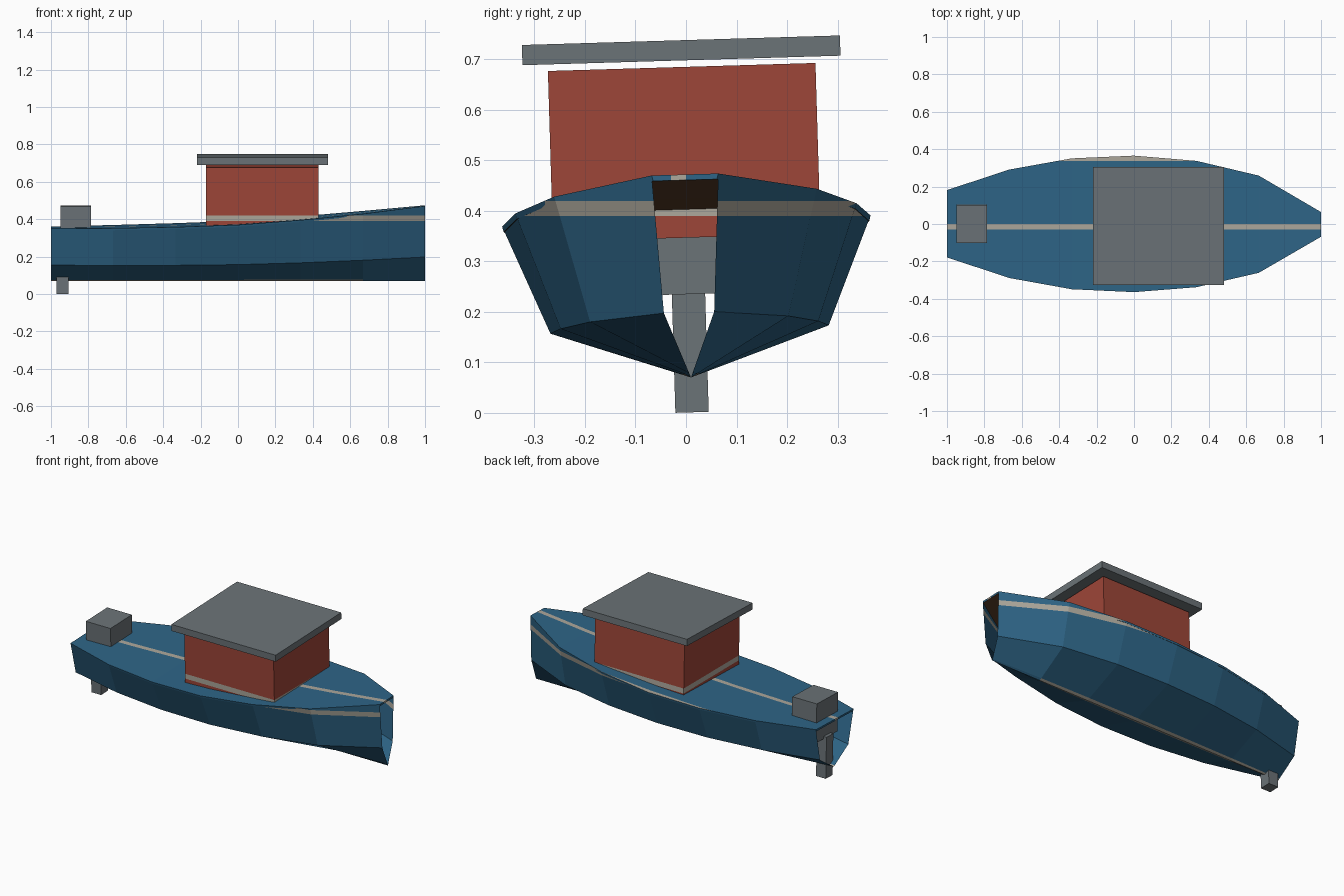
import bpy, bmesh
from mathutils import Matrix, Vector

if "Cube" in bpy.data.objects:
    bpy.data.objects.remove(bpy.data.objects["Cube"])

def material(name, code):
    rgb = [int(code[i:i + 2], 16) / 255 for i in (0, 2, 4)]
    lin = [c / 12.92 if c < 0.04045 else ((c + 0.055) / 1.055) ** 2.4 for c in rgb]
    m = bpy.data.materials.new(name)
    m.diffuse_color = (*lin, 1)
    m.use_nodes = True
    m.node_tree.nodes["Principled BSDF"].inputs["Base Color"].default_value = m.diffuse_color
    return m

BLUE = material("hull blue", "2E6587")
RED = material("cabin red", "9E4638")
GREY = material("metal grey", "6B7377")
TAN = material("worn tan", "ADA89C")
BROWN = material("deck underside brown", "5E412A")

# the whole boat heels slightly
TILT = (Matrix.Translation((0, 0, 0.4)) @ Matrix.Rotation(0.03, 4, 'X')
        @ Matrix.Translation((0, 0, -0.4)))

def cut(bm, co, no):
    bmesh.ops.bisect_plane(bm, geom=bm.verts[:] + bm.edges[:] + bm.faces[:],
                           plane_co=co, plane_no=no, dist=1e-5)

def finish(name, bm, mats, rule=None):
    bm.normal_update()
    if rule:
        for f in bm.faces:
            f.material_index = rule(f.calc_center_median(), f.normal)
    me = bpy.data.meshes.new(name)
    bm.to_mesh(me)
    bm.free()
    for m in mats:
        me.materials.append(m)
    ob = bpy.data.objects.new(name, me)
    bpy.context.collection.objects.link(ob)
    return ob

def box(name, x, y, z, mats, band=False):
    bm = bmesh.new()
    bmesh.ops.create_cube(bm, size=1)
    lo, hi = Vector((x[0], y[0], z[0])), Vector((x[1], y[1], z[1]))
    for v in bm.verts:
        v.co = TILT @ Vector([l + (h - l) * (c + 0.5) for l, h, c in zip(lo, hi, v.co)])
    if band:
        for h in BAND:
            cut(bm, (0, 0, h), (0, 0, 1))
    return finish(name, bm, mats, in_band if band else None)

# worn paint band at a fixed height
BAND = (0.39, 0.42)
def in_band(c, n):
    return int(BAND[0] < c.z < BAND[1] and abs(n.z) < 0.8)

# stations: x, gunwale half width, gunwale z, chine z
ST = [(-1, .18, .355, .158), (-.667, .29, .36, .159), (-.333, .35, .368, .161),
      (0, .365, .38, .165), (.333, .338, .405, .174), (.667, .26, .436, .186),
      (1, .066, .472, .199)]
KEEL = 0.07

# hull shell, open at bow and stern
bm = bmesh.new()
rings = []
for x, w, g, c in ST:
    k, kz = 0.05 * w, KEEL + 0.066 * (c - KEEL)
    pts = [(-w, g), (-.755 * w, c), (-k, kz), (0, KEEL), (k, kz), (.755 * w, c), (w, g)]
    rings.append([bm.verts.new(TILT @ Vector((x, y, z))) for y, z in pts])
for a, b in zip(rings, rings[1:]):
    for i in range(6):
        bm.faces.new((a[i], a[i + 1], b[i + 1], b[i]))
for h in BAND:
    cut(bm, (0, 0, h), (0, 0, 1))

def hull_rule(c, n):
    keel = c.z < 0.08 and c.x < 0.6
    return int(keel or in_band(c, n))
finish("hull", bm, [BLUE, TAN], hull_rule)

# thin deck slab, with a worn centre stripe and a worn edge amidships
bm = bmesh.new()
T = 0.011
rings = []
for x, w, g, c in ST:
    wl = w - 0.003
    pts = [(-w, g), (w, g), (wl, g - T), (-wl, g - T)]
    rings.append([bm.verts.new(TILT @ Vector((x, y, z))) for y, z in pts])
for a, b in zip(rings, rings[1:]):
    for i in range(4):
        j = (i + 1) % 4
        bm.faces.new((a[i], b[i], b[j], a[j]))
bm.faces.new(rings[0])
bm.faces.new(rings[-1][::-1])
bmesh.ops.recalc_face_normals(bm, faces=bm.faces[:])
for y in (-0.03, 0.0, 0.337):
    cut(bm, (0, y, 0), (0, 1, 0))

def deck_rule(c, n):
    if n.z < -0.5:
        return 2
    return int(-0.03 < c.y < 0 or (c.y > 0.337 and n.z > 0.5))
finish("deck", bm, [BLUE, TAN, BROWN], deck_rule)

# cabin and roof
box("cabin", (-.17, .43), (-.265, .265), (.347, .685), [RED, TAN], band=True)
box("cabin_roof", (-.22, .48), (-.315, .315), (.698, .738), [GREY])

# outboard motor
box("motor_cover", (-.95, -.785), (-.1, .104), (.235, .47), [GREY])
box("motor_leg", (-.97, -.905), (-.033, .033), (.001, .25), [GREY])
